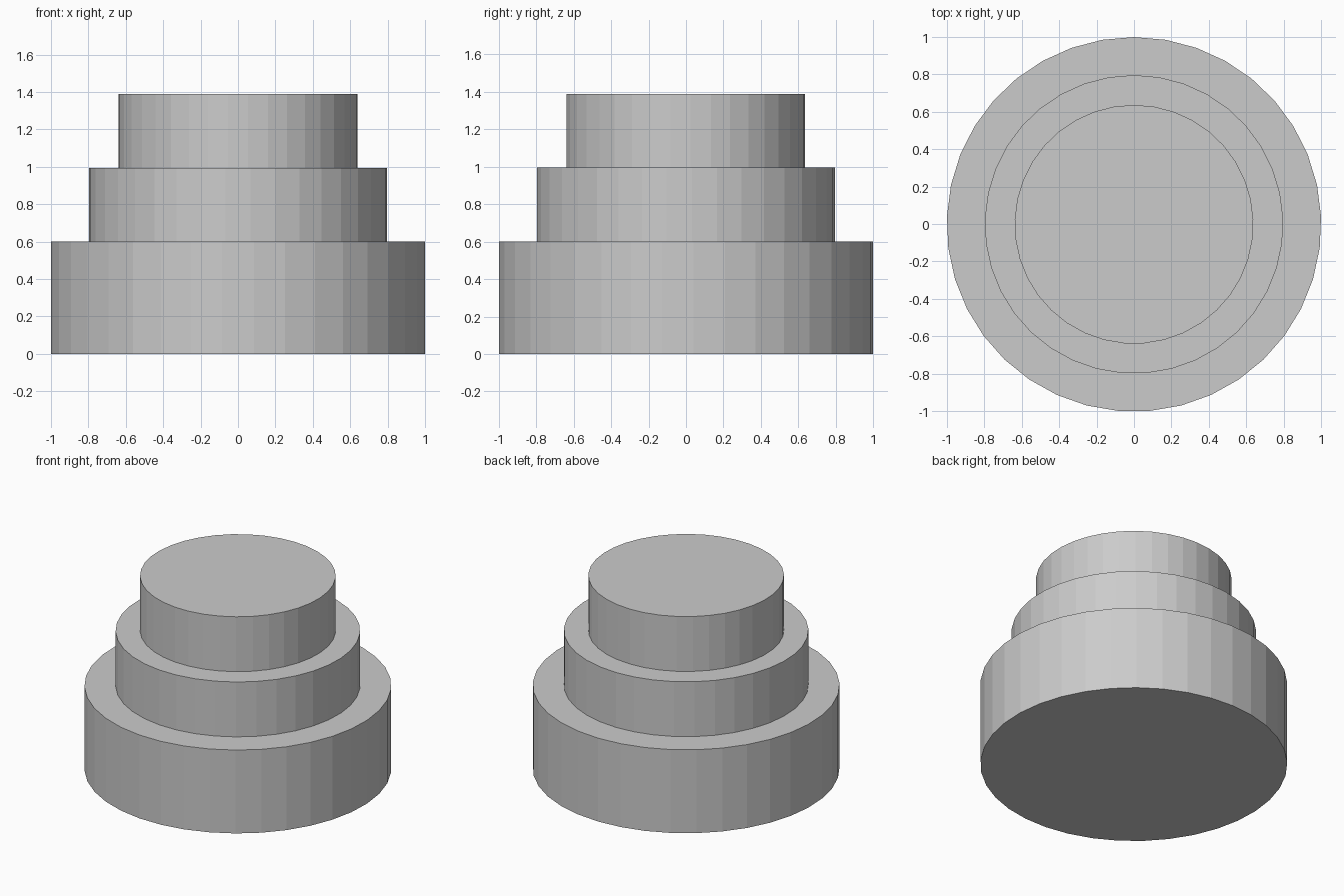
import bpy
import bmesh
from mathutils import Matrix

if "Cube" in bpy.data.objects:
    bpy.data.objects.remove(bpy.data.objects["Cube"])

SIDES = 37  # odd-sided drum: one corner towards the back, one flat to the front


def make_tier(name, radius, bottom, top):
    """Flat-faced capped cylinder between two heights."""
    bm = bmesh.new()
    bmesh.ops.create_cone(
        bm, cap_ends=True, segments=SIDES,
        radius1=radius, radius2=radius, depth=top - bottom,
        matrix=Matrix.Translation((0, -0.0018, (bottom + top) / 2)))
    # Put a corner exactly on +y
    corner = max(bm.verts, key=lambda v: v.co.y)
    angle = -corner.co.xy.angle_signed((0, 1))
    bmesh.ops.rotate(bm, verts=bm.verts, cent=(0, -0.0018, 0),
                     matrix=Matrix.Rotation(angle if abs(angle) > 0.01 else 0, 3, 'Z'))
    mesh = bpy.data.meshes.new(name)
    bm.to_mesh(mesh)
    bm.free()
    obj = bpy.data.objects.new(name, mesh)
    bpy.context.collection.objects.link(obj)
    return obj


# Three stacked tiers, each 80% of the one below
tiers = [("bottom_tier", 0.60), ("middle_tier", 0.995), ("top_tier", 1.39)]
radius, base = 1.001, 0.0
for name, top in tiers:
    make_tier(name, radius, base, top)
    radius *= 0.797 if name == "bottom_tier" else 0.80
    base = top
